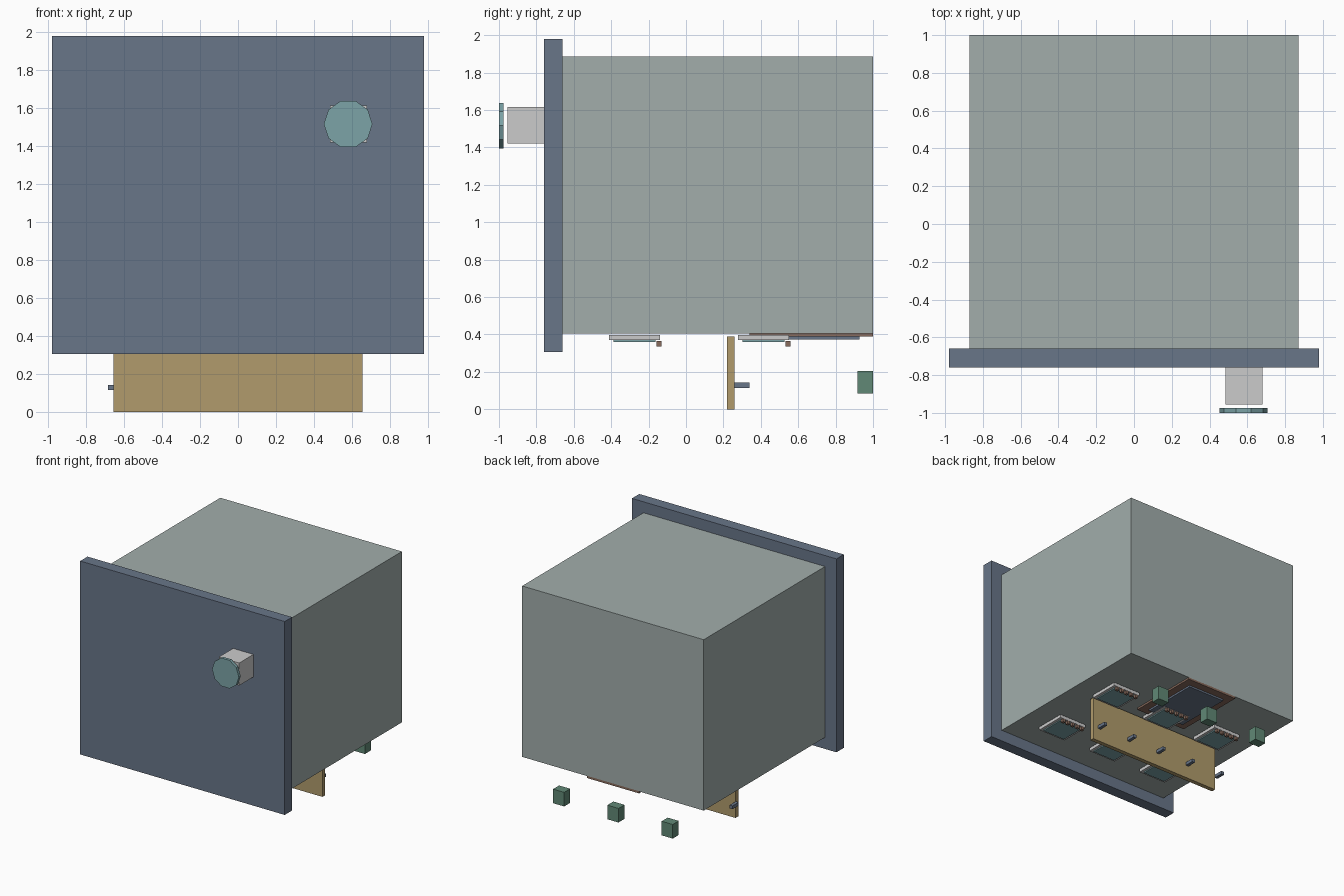
import bpy, bmesh, math

if "Cube" in bpy.data.objects:
    bpy.data.objects.remove(bpy.data.objects["Cube"])


def material(name, rgb):
    m = bpy.data.materials.new(name)
    m.diffuse_color = (*rgb, 1)
    m.use_nodes = True
    m.node_tree.nodes["Principled BSDF"].inputs["Base Color"].default_value = m.diffuse_color
    return m


SAGE = material("sage", (0.36, 0.42, 0.41))
SLATE = material("slate", (0.14, 0.18, 0.25))
TEAL = material("teal", (0.20, 0.37, 0.39))
TAN = material("tan", (0.44, 0.33, 0.15))
GREEN = material("green", (0.12, 0.25, 0.18))
BROWN = material("brown", (0.25, 0.15, 0.11))


def finish(name, bm, mat):
    me = bpy.data.meshes.new(name)
    bm.to_mesh(me)
    bm.free()
    ob = bpy.data.objects.new(name, me)
    bpy.context.collection.objects.link(ob)
    if mat:
        me.materials.append(mat)
    return ob


def box(name, x, y, z, mat=None):
    """Box from (min, max) pairs on each axis."""
    bm = bmesh.new()
    bmesh.ops.create_cube(bm, size=1)
    for v in bm.verts:
        v.co = [r[0] if c < 0 else r[1] for c, r in zip(v.co, (x, y, z))]
    return finish(name, bm, mat)


# Main cabinet and front panel
box("cabinet", (-0.87, 0.87), (-0.66, 1.0), (0.405, 1.885), SAGE)
box("front_panel", (-0.98, 0.98), (-0.76, -0.66), (0.305, 1.98), SLATE)

# Square stem and ten-sided knob cap
box("knob_stem", (0.485, 0.68), (-0.955, -0.76), (1.42, 1.615))
bm = bmesh.new()
bmesh.ops.create_cone(bm, cap_ends=True, segments=10, radius1=0.128, radius2=0.128, depth=0.025)
cap = finish("knob_cap", bm, TEAL)
cap.rotation_euler = (math.pi / 2, math.pi / 2, 0)
cap.location = (0.58, -0.9875, 1.517)
# Turn so a corner points sideways and a flat side points up
if abs(max((cap.rotation_euler.to_matrix() @ v.co).x for v in cap.data.vertices) - 0.128) > 0.002:
    cap.rotation_euler = (math.pi / 2, 0, 0)

# Hanging board with a row of pegs
box("hanging_board", (-0.655, 0.655), (0.22, 0.258), (0, 0.39), TAN)
for i in range(5):
    x = -0.67 + 0.315 * i
    box("board_peg", (x - 0.014, x + 0.014), (0.255, 0.34), (0.115, 0.143), SLATE)

# Three small blocks at the back
for x in (-0.52, 0, 0.52):
    box("rear_block", (x - 0.053, x + 0.053), (0.918, 1.0), (0.083, 0.205), GREEN)

# Underside hatch: frame and panel
box("hatch_frame", (-0.25, 0.25), (0.34, 1.0), (0.388, 0.407), BROWN)
box("hatch_panel", (-0.18, 0.18), (0.41, 0.928), (0.372, 0.388), SLATE)

# Six underside tiles: plate, inset and a row of studs on the back edge
for y in (-0.275, 0.415):
    for x in (-0.54, 0, 0.54):
        box("tile_plate", (x - 0.135, x + 0.135), (y - 0.136, y + 0.136), (0.37, 0.398))
        box("tile_inset", (x - 0.11, x + 0.11), (y - 0.112, y + 0.112), (0.36, 0.37), TEAL)
        for i in range(5):
            sx = x + (i - 2) * 0.05
            box("tile_stud", (sx - 0.013, sx + 0.013), (y + 0.118, y + 0.143), (0.336, 0.364), BROWN)
